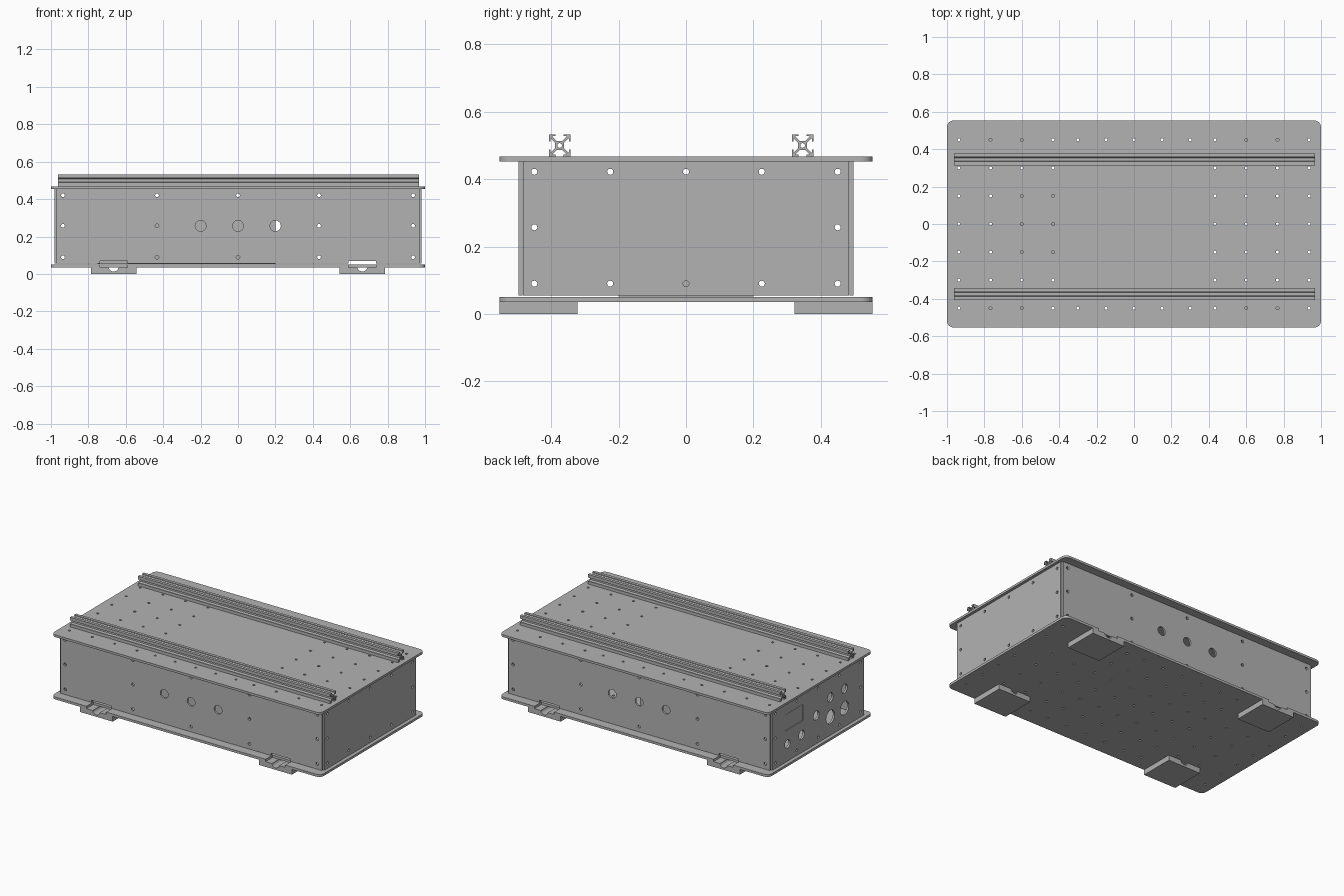
import bpy, bmesh
from math import cos, sin, pi
from mathutils import Matrix

if "Cube" in bpy.data.objects:
    bpy.data.objects.remove(bpy.data.objects["Cube"])

GREY = (0.45, 0.45, 0.45, 1)
metal = bpy.data.materials.new("plain_grey")
metal.use_nodes = True
metal.diffuse_color = GREY
metal.node_tree.nodes["Principled BSDF"].inputs["Base Color"].default_value = GREY

# local (u, v, depth) axes for sheets facing x, y or z
AXES = {
    "x": Matrix(((0, 0, 1), (1, 0, 0), (0, 1, 0))).to_4x4(),
    "y": Matrix(((1, 0, 0), (0, 0, 1), (0, 1, 0))).to_4x4(),
    "z": Matrix.Identity(4),
}


def circle(u, v, r, n=16):
    return [(u + r * cos(2 * pi * i / n), v + r * sin(2 * pi * i / n)) for i in range(n)]


def box(u0, u1, v0, v1):
    return [(u0, v0), (u1, v0), (u1, v1), (u0, v1)]


def sheet(name, axis, near, far, outline, holes=(), shift=(0, 0, 0)):
    """Extrude a flat outline with holes from near to far along an axis."""
    curve = bpy.data.curves.new(name, "CURVE")
    curve.dimensions = "2D"
    curve.fill_mode = "BOTH"
    curve.extrude = (far - near) / 2
    for loop in [outline, *holes]:
        spline = curve.splines.new("POLY")
        spline.points.add(len(loop) - 1)
        for point, (u, v) in zip(spline.points, loop):
            point.co = (u, v, 0, 1)
        spline.use_cyclic_u = True
    helper = bpy.data.objects.new(name + "_outline", curve)
    bpy.context.collection.objects.link(helper)
    mesh = bpy.data.meshes.new_from_object(
        helper.evaluated_get(bpy.context.evaluated_depsgraph_get()))
    bpy.data.objects.remove(helper)
    mesh.transform(Matrix.Translation(shift) @ AXES[axis]
                   @ Matrix.Translation((0, 0, (near + far) / 2)))
    bm = bmesh.new()
    bm.from_mesh(mesh)
    bmesh.ops.remove_doubles(bm, verts=bm.verts, dist=1e-5)
    bmesh.ops.recalc_face_normals(bm, faces=bm.faces)
    for face in bm.faces:
        face.smooth = False
    bm.to_mesh(mesh)
    bm.free()
    mesh.materials.clear()
    mesh.materials.append(metal)
    obj = bpy.data.objects.new(name, mesh)
    bpy.context.collection.objects.link(obj)
    return obj


def rounded_plate(notched):
    """Plate outline with round corners and optional notches over the feet."""
    hx, hy, r = 1.0, 0.553, 0.035
    pts = []
    for k, (sx, sy) in enumerate([(1, 1), (-1, 1), (-1, -1), (1, -1)]):
        for i in range(7):
            a = (k + i / 6) * pi / 2
            pts.append((sx * (hx - r) + r * cos(a), sy * (hy - r) + r * sin(a)))
        if notched and k in (0, 2):
            for c in (FOOT_X * sx, -FOOT_X * sx):
                a, b = c + sx * NOTCH, c - sx * NOTCH
                pts += [(a, sy * hy), (a, sy * 0.48), (b, sy * 0.48), (b, sy * hy)]
    return pts


FOOT_X, NOTCH = 0.665, 0.073

# top and bottom plates with drilled grids
outer = [0.433, 0.6, 0.767, 0.936]
outer += [-x for x in outer]
inner = [-0.3, -0.15, 0, 0.15, 0.3]
edge_holes = [circle(x, y, 0.008, 10) for x in outer + inner for y in (-0.45, 0.45)]
grid_holes = [circle(x, y, 0.008, 10) for x in outer for y in inner]
middle_holes = [circle(x, y, 0.008, 10) for x in inner for y in inner]
sheet("top_plate", "z", 0.453, 0.468, rounded_plate(False), edge_holes + grid_holes)
sheet("bottom_plate", "z", 0.035, 0.051, rounded_plate(True),
      [h for h in edge_holes + grid_holes + middle_holes])

# front and back walls, notched along the bottom above the feet
low, high, notch_top = 0.055, 0.453, 0.07
wall = [(-0.97, high), (-0.97, low)]
for c in (-FOOT_X, FOOT_X):
    wall += [(c - NOTCH, low), (c - NOTCH, notch_top), (c + NOTCH, notch_top), (c + NOTCH, low)]
wall += [(0.97, low), (0.97, high)]
wall_holes = [circle(x, z, 0.01, 12) for x in (-0.936, -0.433, 0, 0.433, 0.936)
              for z in (0.09, 0.257, 0.42) if (x, z) != (0, 0.257)]
wall_holes += [circle(x, 0.257, 0.029, 24) for x in (-0.2, 0, 0.2)]
sheet("front_wall", "y", -0.497, -0.485, wall, wall_holes)
sheet("back_wall", "y", 0.485, 0.497, wall, wall_holes)

# end walls
screws = [circle(y, z, 0.009, 12) for y in (-0.45, -0.225, 0, 0.225, 0.45)
          for z in (0.09, 0.257, 0.422) if z != 0.257 or abs(y) > 0.4]
end = box(-0.484, 0.484, low, high)
sheet("right_end_wall", "x", 0.968, 0.981, end, screws)
ports = [circle(y, z, r, 24) for y, z, r in (
    (0.325, 0.17, 0.028), (0.175, 0.175, 0.03), (0.02, 0.245, 0.03), (-0.13, 0.178, 0.045),
    (-0.28, 0.18, 0.045), (-0.13, 0.31, 0.03), (-0.28, 0.31, 0.03))]
sheet("left_end_wall", "x", -0.981, -0.968, end, screws + ports + [box(0.16, 0.345, 0.265, 0.375)])
sheet("left_display_panel", "x", -0.979, -0.97, box(0.163, 0.342, 0.268, 0.372))

# inner housing seen through the ports
sheet("inner_housing", "z", 0.052, 0.36, box(-0.75, 0.2, -0.2, 0.2))

# slotted rails on top
side = [(-0.012, 0.032), (-0.012, 0.0275), (-0.0205, 0.0275), (-0.0205, 0.0255), (-0.008, 0.013)]
side += [(-u, v) for u, v in reversed(side)] + [(0.032, 0.032)]
profile = []
for turn in range(4):
    profile += side
    side = [(v, -u) for u, v in side]
for name, y in (("front_rail", -0.375), ("back_rail", 0.346)):
    sheet(name, "x", -0.963, 0.968, profile, [circle(0, 0, 0.007, 12)], (0, y, 0.5))

# feet with a round groove under each notch
groove = [(0.026 * cos(a), 0.035 - 0.022 * sin(a)) for a in [i * pi / 12 for i in range(13)]]
foot = [(-0.122, 0.035), (-0.122, 0), (0.122, 0), (0.122, 0.035)] + groove
for side_name, x in (("left", FOOT_X), ("right", -FOOT_X)):
    for end_name, y in (("front", -0.553), ("back", 0.322)):
        sheet(f"{end_name}_{side_name}_foot", "y", y, y + 0.231, foot, (), (x, 0, 0))
